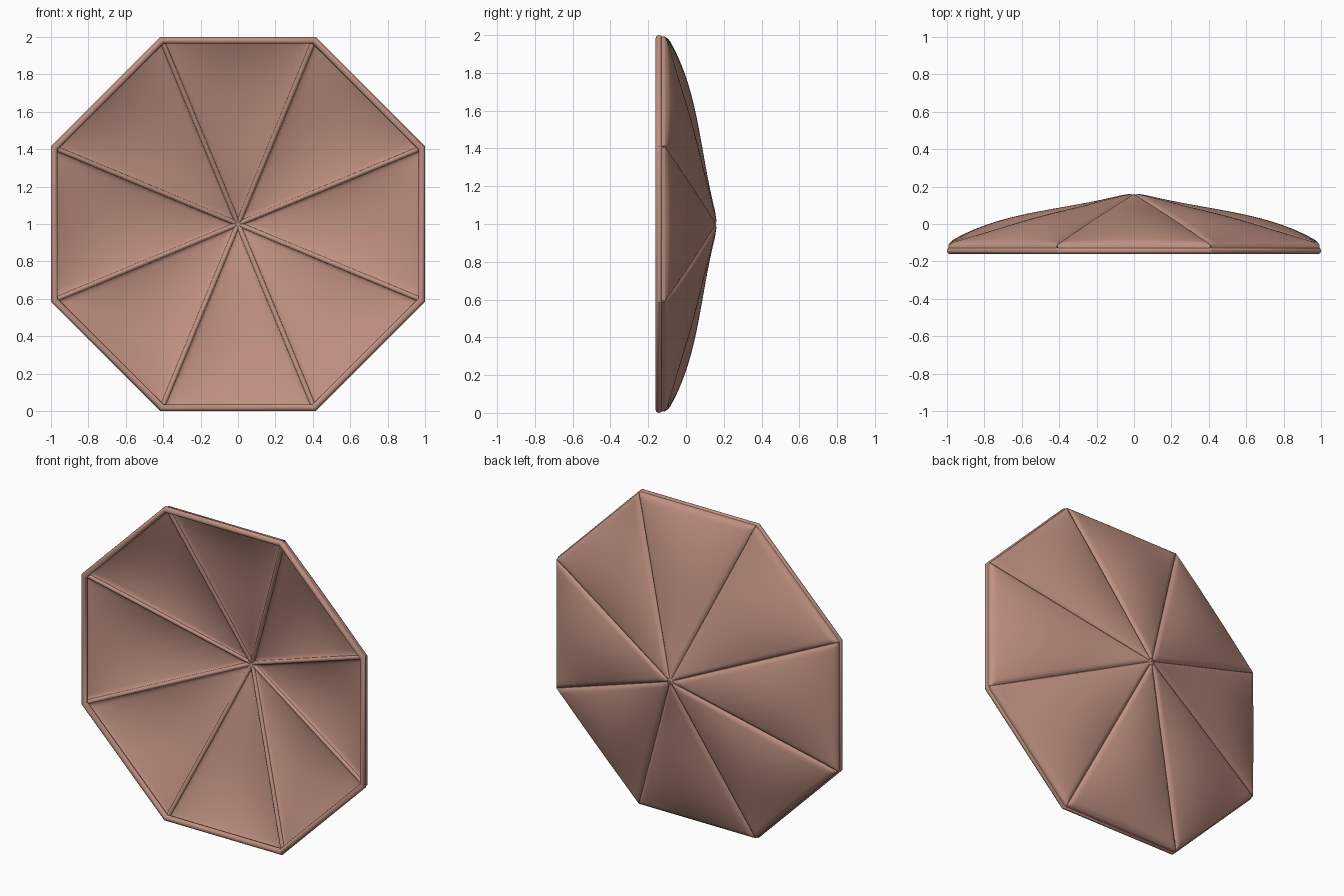
import bpy, bmesh, math
from mathutils import Vector

if "Cube" in bpy.data.objects:
    bpy.data.objects.remove(bpy.data.objects["Cube"])

SIDES = 8
HALF = math.pi / SIDES
TAN = math.tan(HALF)
CENTRE_Z = 1.0
APEX_Y, EDGE_Y = 0.160, -0.112
EDGE = 0.992               # apothem of the canopy edge
THICK = 0.022              # canopy thickness
LIP, LIP_WIDTH = 0.012, 0.022

clay = bpy.data.materials.new("dusty_rose")
clay.diffuse_color = (0.52, 0.28, 0.22, 1)
clay.use_nodes = True
clay.node_tree.nodes["Principled BSDF"].inputs["Base Color"].default_value = clay.diffuse_color


def finish(name, bm, angle=40):
    bmesh.ops.recalc_face_normals(bm, faces=bm.faces)
    mesh = bpy.data.meshes.new(name)
    bm.to_mesh(mesh)
    bm.free()
    mesh.materials.append(clay)
    ob = bpy.data.objects.new(name, mesh)
    bpy.context.collection.objects.link(ob)
    bpy.ops.object.select_all(action='DESELECT')
    ob.select_set(True)
    bpy.context.view_layer.objects.active = ob
    bpy.ops.object.shade_smooth_by_angle(angle=math.radians(angle))
    return ob


def polar(radius, angle, y):
    return Vector((radius * math.cos(angle), y, CENTRE_Z + radius * math.sin(angle)))


def octagon_tube(name, apothem, y, radius, steps=12):
    """Mitred octagonal ring with a round section."""
    bm = bmesh.new()
    rings = []
    for k in range(SIDES):
        a = HALF * (2 * k + 1)
        rings.append([bm.verts.new(polar(
            (apothem + radius * math.cos(t)) / math.cos(HALF), a, y + radius * math.sin(t)))
            for t in (2 * math.pi * i / steps for i in range(steps))])
    for k in range(SIDES):
        r0, r1 = rings[k], rings[(k + 1) % SIDES]
        for i in range(steps):
            j = (i + 1) % steps
            bm.faces.new((r0[i], r0[j], r1[j], r1[i]))
    finish(name, bm)


def panel_y(s, t):
    """Outer height: straight cone, rounded lip at the borders, soft billow."""
    border = min(EDGE * s * TAN * (1 - abs(t)), EDGE * (1 - s))
    lip = LIP * math.sin(math.pi / 2 * min(1, border / LIP_WIDTH))
    billow = 0.30 * s ** 2.2 * (1 - s) ** 0.95 * (1 - t * t)
    return APEX_Y + (EDGE_Y - APEX_Y) * s + lip + billow


# Rim rod
octagon_tube("rim", 0.982, -0.143, 0.018)

# Billowing padded panels, one per side, parted along the ribs
NR, NT = 28, 24
for k in range(SIDES):
    bm = bmesh.new()
    a = 2 * HALF * k
    out, side = Vector((math.cos(a), 0, math.sin(a))), Vector((-math.sin(a), 0, math.cos(a)))
    layers = []
    for drop, gap in ((0, 0.001), (THICK, 0.006)):
        rows = []
        for i in range(NR + 1):
            s = 0.02 + 0.98 * math.sin(math.pi / 2 * i / NR)     # denser near the hem
            row = []
            for j in range(NT + 1):
                t = math.sin(math.pi / 2 * (2 * j / NT - 1))     # denser near the ribs
                p = out * (EDGE * s) + side * ((EDGE * s * TAN - gap) * t)
                row.append(bm.verts.new((p.x, panel_y(s, t) - drop, CENTRE_Z + p.z)))
            rows.append(row)
        for i in range(NR):
            for j in range(NT):
                bm.faces.new((rows[i][j], rows[i + 1][j], rows[i + 1][j + 1], rows[i][j + 1]))
        layers.append(rows)
    # Close the padded edge
    outlines = [r[0] + [row[-1] for row in r[1:]] + r[-1][-2::-1] + [row[0] for row in r[-2:0:-1]]
                for r in layers]
    for i in range(len(outlines[0])):
        o, n = outlines
        bm.faces.new((o[i - 1], o[i], n[i], n[i - 1]))
    finish(f"canopy_panel_{k + 1}", bm, 60)

# Straight ribs from the apex to each corner
for k in range(SIDES):
    start = Vector((0, APEX_Y - 0.014, CENTRE_Z))
    end = polar(EDGE / math.cos(HALF) - 0.015, HALF * (2 * k + 1), EDGE_Y - 0.014)
    bm = bmesh.new()
    bmesh.ops.create_cone(bm, cap_ends=True, segments=12, radius1=0.013, radius2=0.013,
                          depth=(end - start).length)
    turn = (end - start).to_track_quat('Z', 'Y').to_matrix()
    bmesh.ops.rotate(bm, verts=bm.verts, cent=(0, 0, 0), matrix=turn)
    bmesh.ops.translate(bm, verts=bm.verts, vec=(start + end) / 2)
    finish(f"rib_{k + 1}", bm)
